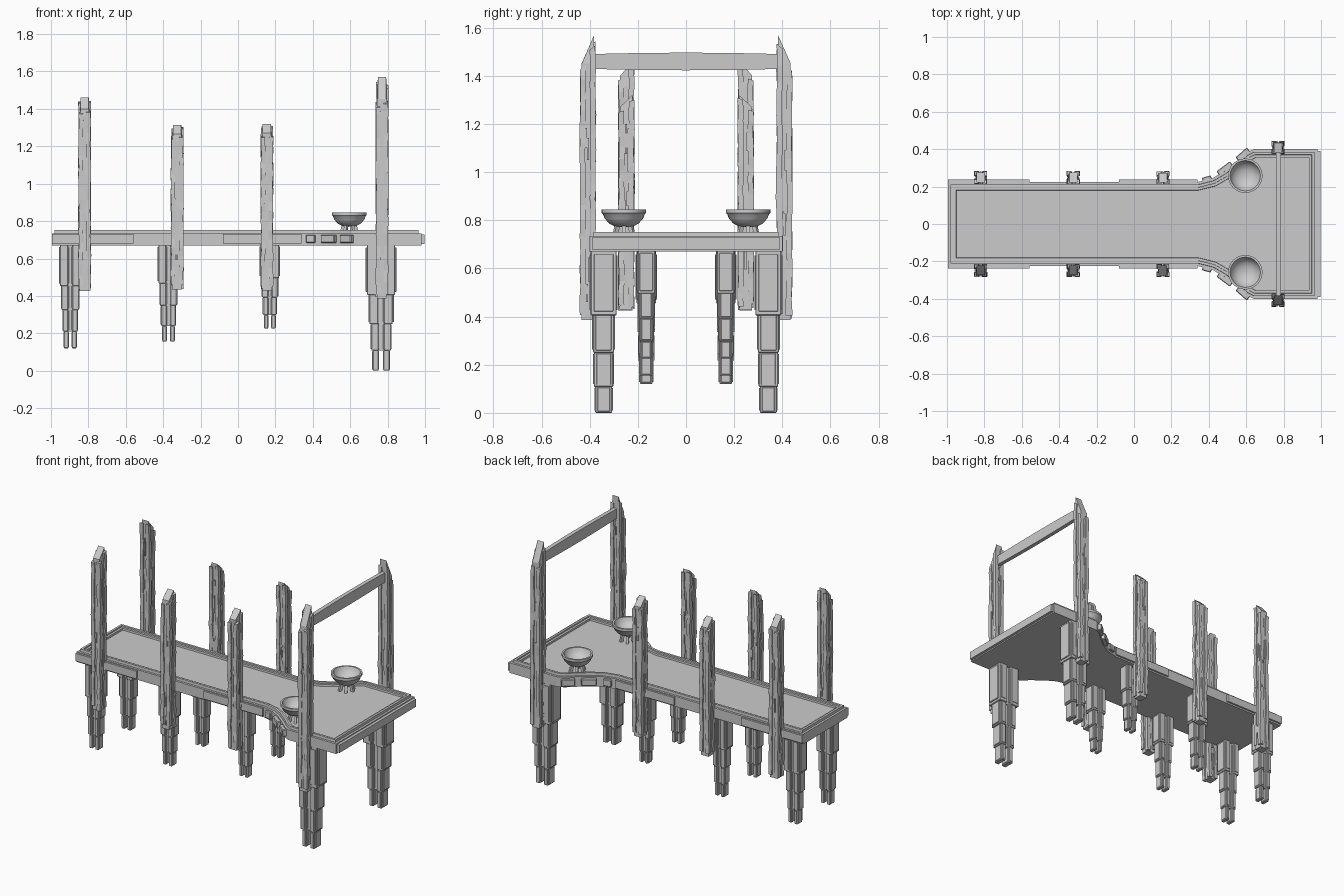
import bpy, bmesh, math, random
from mathutils import Matrix, Vector

random.seed(4)
cube = bpy.data.objects.get("Cube")
if cube:
    bpy.data.objects.remove(cube)

stone = bpy.data.materials.new("weathered grey")
stone.use_nodes = True
GREY = (0.6, 0.6, 0.6, 1)
stone.diffuse_color = GREY
stone.node_tree.nodes["Principled BSDF"].inputs["Base Color"].default_value = GREY


def finish(name, bm):
    bmesh.ops.recalc_face_normals(bm, faces=bm.faces)
    mesh = bpy.data.meshes.new(name)
    bm.to_mesh(mesh)
    bm.free()
    mesh.materials.append(stone)
    obj = bpy.data.objects.new(name, mesh)
    bpy.context.collection.objects.link(obj)
    return obj


def box(bm, center, size, angle=0, bevel=0):
    m = (Matrix.Translation(center) @ Matrix.Rotation(angle, 4, 'Z')
         @ Matrix.Diagonal((*size, 1)))
    verts = bmesh.ops.create_cube(bm, size=1, matrix=m)["verts"]
    if bevel:
        edges = list({e for v in verts for e in v.link_edges})
        bmesh.ops.bevel(bm, geom=edges, offset=bevel, segments=1, affect='EDGES')
    return verts


def splinter(bm, x, y, half_x, half_y, z0, z1, wobble, steps=10):
    """Rough square strip: stacked rings with small random offsets."""
    rings = []
    for i in range(steps + 1):
        z = z0 + (z1 - z0) * i / steps
        dx, dy = (random.uniform(-wobble, wobble) for _ in range(2))
        rings.append([bm.verts.new((x + dx + sx * half_x, y + dy + sy * half_y, z))
                      for sx, sy in ((-1, -1), (1, -1), (1, 1), (-1, 1))])
    for a, b in zip(rings, rings[1:]):
        for k in range(4):
            bm.faces.new((a[k], a[(k + 1) % 4], b[(k + 1) % 4], b[k]))
    bm.faces.new(rings[0][::-1])
    bm.faces.new(rings[-1])
    return rings[-1]


# Deck: keyhole outline with a stepped raised rim around a sunken top
half = [(-0.995, 0.225), (0.34, 0.225), (0.42, 0.245), (0.48, 0.28),
        (0.55, 0.335), (0.60, 0.38), (0.64, 0.40), (0.98, 0.40)]
outline = [(x, -y) for x, y in half] + half[::-1]
bm = bmesh.new()
top = bm.faces.new([bm.verts.new((x, y, 0.67)) for x, y in outline])
bottom = top.copy()
bmesh.ops.reverse_faces(bm, faces=[bottom])
lift = bmesh.ops.extrude_face_region(bm, geom=[top])["geom"]
top_face = next(g for g in lift if isinstance(g, bmesh.types.BMFace))
bmesh.ops.delete(bm, geom=[top], context='FACES_ONLY')
for v in top_face.verts:
    v.co.z = 0.735
for inset, z in ((0.014, 0.735), (0.001, 0.752), (0.014, 0.752),
                 (0.001, 0.744), (0.014, 0.744), (0.001, 0.732)):
    bmesh.ops.inset_region(bm, faces=[top_face], thickness=inset, use_even_offset=True)
    for v in top_face.verts:
        v.co.z = z
bmesh.ops.remove_doubles(bm, verts=bm.verts, dist=0.0001)
finish("deck", bm)

# Trim plates on the deck sides, around the flare and on the wide end
bm = bmesh.new()
for side in (-1, 1):
    for a, b in ((-0.995, -0.56), (-0.08, 0.34)):
        box(bm, ((a + b) / 2, side * 0.226, 0.705), (b - a, 0.022, 0.05))
    for x, y, length, turn in ((0.39, 0.24, 0.05, 15), (0.485, 0.297, 0.09, 37),
                               (0.582, 0.372, 0.08, 41)):
        box(bm, (x, side * y, 0.705), (length, 0.028, 0.044),
            side * math.radians(turn), 0.004)
box(bm, (0.985, 0, 0.703), (0.026, 0.78, 0.05))
finish("deck_trim", bm)


# Legs: four shrinking tiers, each of paired columns with raised panels
def leg(name, x, y, foot, scale):
    bm = bmesh.new()
    height = 0.675 - foot
    tiers = ((0, 0.4, 0.082, 0.054), (0.38, 0.63, 0.068, 0.044),
             (0.62, 0.84, 0.057, 0.040), (0.835, 1, 0.048, 0.035))
    for start, end, hx, hy in tiers:
        hx, hy = hx * scale, hy * scale
        length = (end - start) * height
        z = 0.675 - (start + end) / 2 * height
        width = hx - 0.010 * scale
        for side in (-1, 1):
            cx = x + side * (hx - width / 2)
            box(bm, (cx, y, z), (width * 0.8, hy * 2, length), bevel=0.003)
            box(bm, (cx, y, z), (width, hy * 1.5, length * 0.88), bevel=0.002)
            box(bm, (cx, y, z), (width * 0.5, hy * 2 + 0.008, length * 0.84))
        if start < 0.8:
            box(bm, (x, y, z), (hx, hy * 1.2, length))
    finish(name, bm)


# Posts: wedge-topped core wrapped in rough splintered corner strips
def post(name, x, y, low, high, slant):
    bm = bmesh.new()
    inward = -1 if y > 0 else 1
    tip = splinter(bm, x, y, 0.026, 0.026, low, high, 0.0015)
    for v in tip:
        v.co.x = x + (v.co.x - x) * 0.85
        if (v.co.y - y) * inward < 0:
            v.co.z -= slant
    for sx in (-1, 1):
        for sy in (-1, 1):
            drop = slant * (0.4 if sy == inward else 1) + random.uniform(0, 0.02)
            end = splinter(bm, x + sx * 0.021, y + sy * 0.021, 0.0115, 0.0115,
                           low + random.uniform(0, 0.03), high - drop, 0.003, 16)
            for v in end:
                v.co.z += (v.co.y - y) * inward * slant * 6
    # broken slivers along the faces
    for _ in range(28):
        z = random.uniform(low + 0.05, high - slant - 0.08)
        a, b = random.uniform(-0.022, 0.022), random.choice((-0.029, 0.029))
        dx, dy = random.choice(((a, b), (b, a)))
        box(bm, (x + dx, y + dy, z), (0.008, 0.008, random.uniform(0.05, 0.13)))
    finish(name, bm)


for side, label in ((-1, "right"), (1, "left")):
    for i, (x, y, foot, scale) in enumerate(((-0.897, 0.165, 0.12, 0.74),
                                             (-0.372, 0.165, 0.155, 0.72),
                                             (0.17, 0.165, 0.225, 0.67),
                                             (0.765, 0.342, 0.0, 1.0))):
        leg(f"{label}_leg_{i + 1}", x, side * y, foot, scale)
    for i, (x, y, low, high, slant) in enumerate(((-0.82, 0.248, 0.425, 1.46, 0.06),
                                                  (-0.325, 0.248, 0.435, 1.315, 0.05),
                                                  (0.155, 0.248, 0.43, 1.32, 0.05),
                                                  (0.77, 0.408, 0.385, 1.57, 0.12))):
        post(f"{label}_post_{i + 1}", x, side * y, low, high, slant)

# Crossbeam between the tall posts, slightly bowed underneath
bm = bmesh.new()
rings = []
for i in range(9):
    t = i / 4 - 1
    sag = 0.006 * t * t
    rings.append([bm.verts.new((0.772 + dx, t * 0.395, z + sag * s))
                  for dx, z, s in ((-0.013, 1.423, 1), (0.013, 1.423, 1),
                                   (0.013, 1.496, -1), (-0.013, 1.496, -1))])
for a, b in zip(rings, rings[1:]):
    for k in range(4):
        bm.faces.new((a[k], a[(k + 1) % 4], b[(k + 1) % 4], b[k]))
bm.faces.new(rings[0])
bm.faces.new(rings[-1])
finish("crossbeam", bm)

# Bowls: lathed shell on splayed stubby feet
profile = [(0, 0.772), (0.04, 0.775), (0.062, 0.787), (0.08, 0.808), (0.087, 0.826),
           (0.092, 0.83), (0.092, 0.845), (0.081, 0.845), (0.074, 0.824),
           (0.055, 0.803), (0.03, 0.792), (0, 0.789)]
for side, label in ((-1, "right"), (1, "left")):
    bm = bmesh.new()
    pts = [bm.verts.new((r, 0, z)) for r, z in profile]
    edges = [bm.edges.new(p) for p in zip(pts, pts[1:])]
    bmesh.ops.spin(bm, geom=pts + edges, cent=(0, 0, 0), axis=(0, 0, 1),
                   angle=math.tau, steps=32)
    bmesh.ops.remove_doubles(bm, verts=bm.verts, dist=0.0002)
    bmesh.ops.translate(bm, verts=bm.verts, vec=(0.595, side * 0.258, 0))
    bowl = finish(f"{label}_bowl", bm)
    bpy.ops.object.select_all(action='DESELECT')
    bowl.select_set(True)
    bpy.context.view_layer.objects.active = bowl
    bpy.ops.object.shade_smooth_by_angle(angle=math.radians(35))

    bm = bmesh.new()
    for k in range(6):
        ang = math.tau * k / 6
        out = Vector((math.cos(ang), math.sin(ang), 0))
        verts = box(bm, Vector((0.595, side * 0.258, 0.757)) + out * 0.03,
                    (0.018, 0.016, 0.052), ang)
        for v in verts:
            if v.co.z < 0.757:
                v.co += out * 0.014
    finish(f"{label}_bowl_feet", bm)
